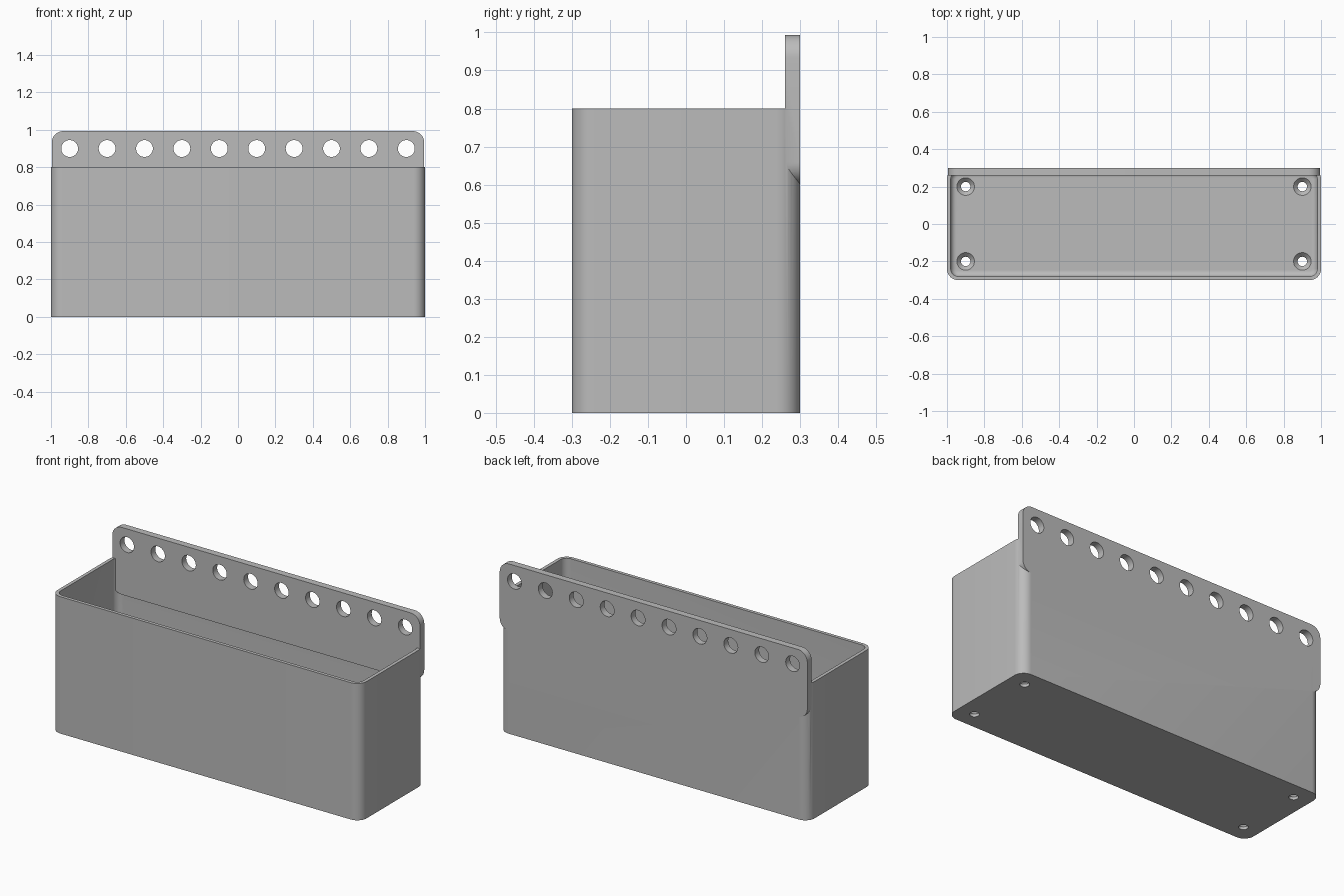
import bpy, bmesh, math
from mathutils import Vector

if "Cube" in bpy.data.objects:
    bpy.data.objects.remove(bpy.data.objects["Cube"])

grey = bpy.data.materials.new("light_grey")
grey.diffuse_color = (0.5, 0.5, 0.5, 1)
grey.use_nodes = True
grey.node_tree.nodes["Principled BSDF"].inputs["Base Color"].default_value = grey.diffuse_color


def rounded_rect(hx, hy, r, z, seg=10):
    """Counter-clockwise rounded rectangle at height z."""
    pts = []
    for i, (sx, sy) in enumerate([(1, 1), (-1, 1), (-1, -1), (1, -1)]):
        for k in range(seg + 1):
            a = math.pi / 2 * (i + k / seg)
            pts.append(Vector((sx * (hx - r) + r * math.cos(a),
                               sy * (hy - r) + r * math.sin(a), z)))
    return pts


def circle(r, z, n=40):
    return [Vector((r * math.cos(2 * math.pi * i / n),
                    r * math.sin(2 * math.pi * i / n), z)) for i in range(n)]


def loft(bm, rings, place=lambda p: p):
    """Skin a stack of rings and cap both ends."""
    loops = [[bm.verts.new(place(p)) for p in ring] for ring in rings]
    n = len(loops[0])
    for a, b in zip(loops, loops[1:]):
        for i in range(n):
            j = (i + 1) % n
            bm.faces.new((a[i], a[j], b[j], b[i]))
    bm.faces.new(loops[0][::-1])
    bm.faces.new(loops[-1])


def finish(name, bm):
    bmesh.ops.recalc_face_normals(bm, faces=bm.faces)
    me = bpy.data.meshes.new(name)
    bm.to_mesh(me)
    bm.free()
    me.materials.append(grey)
    ob = bpy.data.objects.new(name, me)
    bpy.context.collection.objects.link(ob)
    return ob


# Open bin: outer wall, rim, inner wall, rounded inner floor edge
WALL, FLOOR, FILLET = 0.02, 0.04, 0.03
rings = [rounded_rect(1, 0.3, 0.06, 0), rounded_rect(1, 0.3, 0.06, 0.8),
         rounded_rect(1 - WALL, 0.3 - WALL, 0.04, 0.8)]
for k in range(7):
    a = math.pi / 2 * k / 6
    d = FILLET * (1 - math.cos(a))
    z = FLOOR + FILLET * (1 - math.sin(a))
    rings.append(rounded_rect(1 - WALL - d, 0.3 - WALL - d, 0.04 - d, z))
bm = bmesh.new()
loft(bm, rings)
storage_bin = finish("storage_bin", bm)

# Rounded mounting plate along the back
bm = bmesh.new()
loft(bm, [rounded_rect(0.995, 0.1965, 0.06, 0.26),
          rounded_rect(0.995, 0.1965, 0.06, 0.30)],
     lambda p: Vector((p.x, p.z, p.y + 0.7965)))
back_plate = finish("back_plate", bm)

# Row of ten plate holes and four countersunk floor holes
bm = bmesh.new()
for i in range(10):
    x = -0.9 + 0.2 * i
    loft(bm, [circle(0.045, 0.2), circle(0.045, 0.4)],
         lambda p: Vector((x + p.x, p.z, 0.9 + p.y)))
for x in (-0.9, 0.9):
    for y in (-0.2, 0.2):
        loft(bm, [circle(0.025, -0.1), circle(0.025, 0.017),
                  circle(0.047, FLOOR), circle(0.047, 0.1)],
             lambda p: p + Vector((x, y, 0)))
hole_cutter = finish("hole_cutter", bm)

# Join the plate to the bin and cut the holes
for tool, op in ((back_plate, 'UNION'), (hole_cutter, 'DIFFERENCE')):
    mod = storage_bin.modifiers.new(op.lower(), 'BOOLEAN')
    mod.object, mod.operation, mod.solver = tool, op, 'EXACT'
deps = bpy.context.evaluated_depsgraph_get()
joined = bpy.data.meshes.new_from_object(storage_bin.evaluated_get(deps))
storage_bin.modifiers.clear()
storage_bin.data = joined
for tool in (back_plate, hole_cutter):
    bpy.data.objects.remove(tool)

# Smooth rounded corners, crisp edges
bpy.context.view_layer.objects.active = storage_bin
storage_bin.select_set(True)
bpy.ops.object.shade_smooth_by_angle(angle=math.radians(30))
